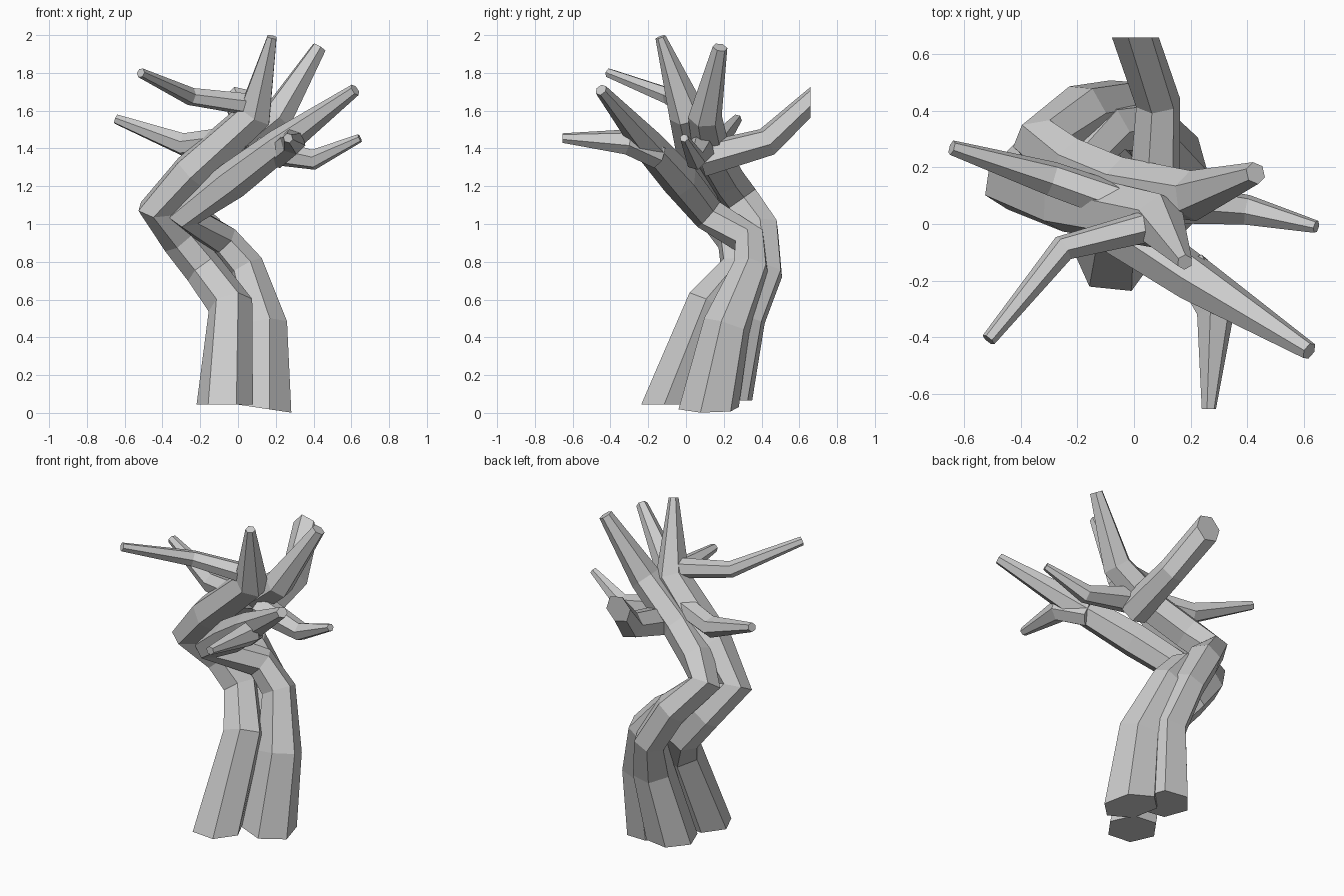
import bpy, bmesh, math
from mathutils import Vector

if "Cube" in bpy.data.objects:
    bpy.data.objects.remove(bpy.data.objects["Cube"], do_unlink=True)

# Single bark colour
bark = bpy.data.materials.new("grey_bark")
bark.use_nodes = True
colour = (0.6, 0.6, 0.6, 1)
bark.diffuse_color = colour
bark.node_tree.nodes["Principled BSDF"].inputs["Base Color"].default_value = colour


def limb(name, path, base=None, tip=None, turn=0.0, sides=6):
    """Sweep a tapering polygon along (x, y, z, radius) stations.
    base and tip optionally set the directions the end caps are cut square to."""
    pts = [Vector(p[:3]) for p in path]
    dirs = [(b - a).normalized() for a, b in zip(pts, pts[1:])]
    normals = [dirs[0]] + [(a + b).normalized() for a, b in zip(dirs, dirs[1:])] + [dirs[-1]]
    if base:
        normals[0] = Vector(base).normalized()
    if tip:
        normals[-1] = Vector(tip).normalized()
    side = normals[0].orthogonal().normalized()
    bm = bmesh.new()
    rings = []
    for i, (p, n) in enumerate(zip(pts, normals)):
        if i:
            side = normals[i - 1].rotation_difference(n) @ side
        side = (side - n * side.dot(n)).normalized()
        other = n.cross(side)
        ring = []
        for k in range(sides):
            a = turn + math.tau * k / sides
            ring.append(bm.verts.new(p + (side * math.cos(a) + other * math.sin(a)) * path[i][3]))
        rings.append(ring)
    for low, high in zip(rings, rings[1:]):
        for k in range(sides):
            j = (k + 1) % sides
            bm.faces.new((low[k], low[j], high[j], high[k]))
    bm.faces.new(rings[0][::-1])
    bm.faces.new(rings[-1])
    bmesh.ops.recalc_face_normals(bm, faces=bm.faces)
    mesh = bpy.data.meshes.new(name)
    bm.to_mesh(mesh)
    bm.free()
    mesh.materials.append(bark)
    bpy.context.collection.objects.link(bpy.data.objects.new(name, mesh))


# Three trunk strands twisting round each other, each ending in a bough
limb("front_strand", [
    (-.07, -.1, .045, .15), (-.04, .11, .57, .12), (-.18, .28, .76, .105),
    (-.31, .26, .92, .1), (-.435, .14, 1.08, .1), (-.25, .08, 1.27, .11),
    (.09, .01, 1.58, .1), (.18, -.135, 1.99, .028)], base=(0, 0, 1), turn=.16)
limb("left_strand", [
    (.125, .12, .025, .165), (.135, .215, .46, .13), (.04, .345, .77, .1),
    (-.08, .34, .91, .09), (-.28, .12, 1.05, .09), (-.03, -.03, 1.23, .1),
    (.22, -.2, 1.42, .085), (.62, -.45, 1.71, .033)], base=(.15, 0, 1))
limb("back_strand", [
    (-.05, .21, .065, .15), (.01, .31, .51, .12), (-.05, .42, .75, .1),
    (-.18, .4, .97, .1), (-.33, .29, 1.13, .1), (-.22, .21, 1.24, .1),
    (-.05, .14, 1.36, .1), (.21, .1, 1.57, .09),
    (.43, .18, 1.935, .04)], base=(0, 0, 1), turn=.1)

# Side branches
limb("front_right_branch", [
    (.08, 0, 1.63, .06), (-.25, -.085, 1.675, .048), (-.515, -.41, 1.8, .026)])
limb("right_branch", [
    (.05, .04, 1.46, .07), (-.29, .16, 1.42, .063), (-.645, .27, 1.555, .027)])
limb("back_branch", [
    (.07, .08, 1.34, .095), (.085, .43, 1.435, .08), (.005, .66, 1.645, .085)], tip=(0, 1, 0))
limb("left_branch", [
    (.1, .08, 1.4, .08), (.4, .05, 1.34, .055), (.645, -.01, 1.455, .023)])
limb("front_branch", [
    (.2, -.15, 1.36, .07), (.29, -.31, 1.435, .07), (.265, -.655, 1.455, .026)], tip=(0, -1, 0))
